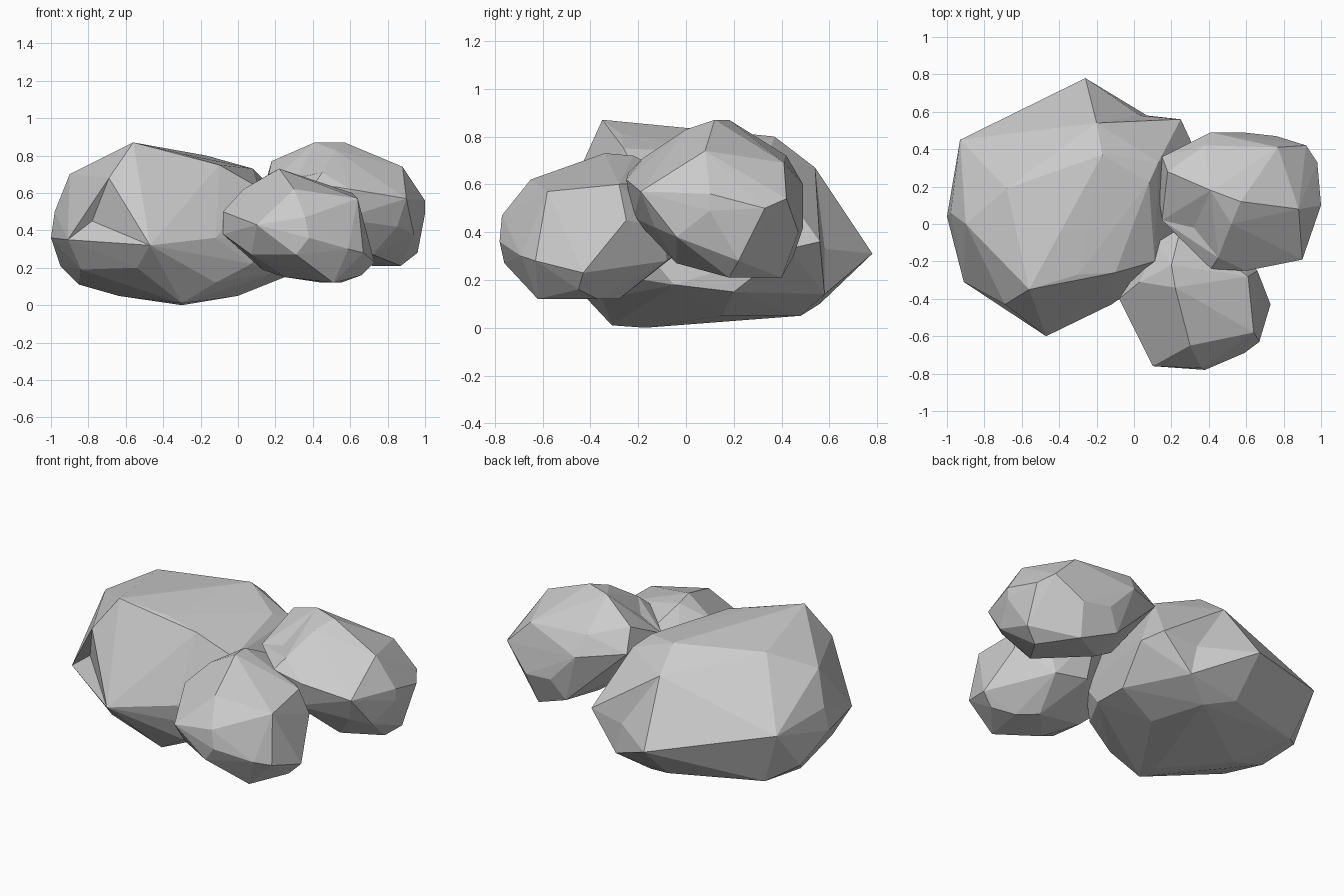
import bpy, bmesh
from mathutils import Vector


def boulder(name, corners, chips=()):
    """Faceted boulder: convex hull of its main corners, then chips.
    A chip is (point, n): the n nearest facets are joined and fanned to the point."""
    bm = bmesh.new()
    for c in corners:
        bm.verts.new(c)
    hull = bmesh.ops.convex_hull(bm, input=bm.verts[:])
    inner = [g for g in hull["geom_interior"] if isinstance(g, bmesh.types.BMVert)]
    bmesh.ops.delete(bm, geom=inner, context="VERTS")
    bmesh.ops.recalc_face_normals(bm, faces=bm.faces[:])
    for point, n in chips:
        d = Vector(point)
        near = sorted(bm.faces, key=lambda f: (f.calc_center_median() - d).length)[:n]
        if n > 1:
            near = bmesh.ops.dissolve_faces(bm, faces=near)["region"]
        for v in bmesh.ops.poke(bm, faces=near)["verts"]:
            v.co = d
    bmesh.ops.remove_doubles(bm, verts=bm.verts[:], dist=.0001)
    mesh = bpy.data.meshes.new(name)
    bm.to_mesh(mesh)
    bm.free()
    obj = bpy.data.objects.new(name, mesh)
    bpy.context.collection.objects.link(obj)
    return obj


# Large boulder: crown, girdle, underside; chips beside the rear spur and on a front ledge
boulder("large_boulder", [
    (-.56, -.35, .87), (-.68, .19, .81), (-.17, .37, .80), (-.30, -.27, .81),
    (-.10, -.26, .75), (.11, -.20, .63), (.14, -.08, .58), (.08, .22, .73),
    (.13, .33, .68), (-.90, 0, .70), (-.20, .54, .67), (-.69, -.43, .68),
    (-.26, .78, .31), (.25, .56, .36), (.31, .43, .33), (-.93, .45, .46),
    (-1, .04, .36), (-.98, .06, .50), (-.91, -.31, .35), (-.47, -.60, .32),
    (-.12, -.43, .36), (.19, -.20, .36), (.07, -.30, .22), (.22, -.05, .18),
    (-.54, -.45, .20), (-.84, -.22, .19), (-.95, .25, .21), (-.81, .39, .13),
    (-.85, .10, .11), (-.64, .10, .05), (-.30, -.31, .01), (-.30, -.17, 0),
    (0, .15, .05), (-.10, .48, .05), (-.27, .56, .10), (.07, .58, .14),
    (.25, .20, .15), (-.12, -.35, .12)],
    [((.03, .58, .33), 2), ((-.78, -.32, .45), 1)])

# Right boulder, with a hollow in its inner upper shoulder
boulder("right_boulder", [
    (.41, .18, .87), (.57, .12, .87), (.18, .28, .77), (.15, .02, .64), (.13, .17, .60),
    (.15, .36, .64), (.41, .49, .60), (.38, .42, .72), (.77, .41, .69), (.88, .08, .74),
    (1, .10, .56), (1, .10, .49), (.98, .33, .50), (.92, .42, .54), (.76, .47, .40),
    (.58, .49, .42), (.90, -.19, .57), (.60, -.25, .62), (.41, -.24, .65), (.45, -.18, .71),
    (.52, .00, .83), (.94, -.04, .38), (.85, -.13, .42), (.96, .22, .28), (.87, .18, .21),
    (.72, .40, .21), (.72, -.04, .27), (.45, .20, .28), (.50, .45, .30), (.25, .10, .42),
    (.55, -.22, .46)],
    [((.32, -.02, .69), 1)])

# Front boulder
boulder("front_boulder", [
    (.22, -.34, .73), (.20, -.22, .72), (.03, -.31, .62), (-.08, -.40, .50),
    (-.08, -.40, .38), (.10, -.76, .43), (.38, -.78, .36), (.36, -.77, .47),
    (.59, -.69, .30), (.31, -.76, .27), (.67, -.63, .28), (.64, -.58, .57),
    (.30, -.65, .62), (.73, -.43, .23), (.66, -.25, .45), (.61, -.28, .60),
    (.51, -.62, .12), (.55, -.37, .12), (.66, -.45, .16), (.25, -.50, .15), (.07, -.62, .27),
    (.13, -.32, .19), (.25, -.02, .62), (.30, -.05, .30), (.50, -.08, .28), (.45, -.28, .12),
    (.52, -.10, .42), (.12, -.10, .58)])
